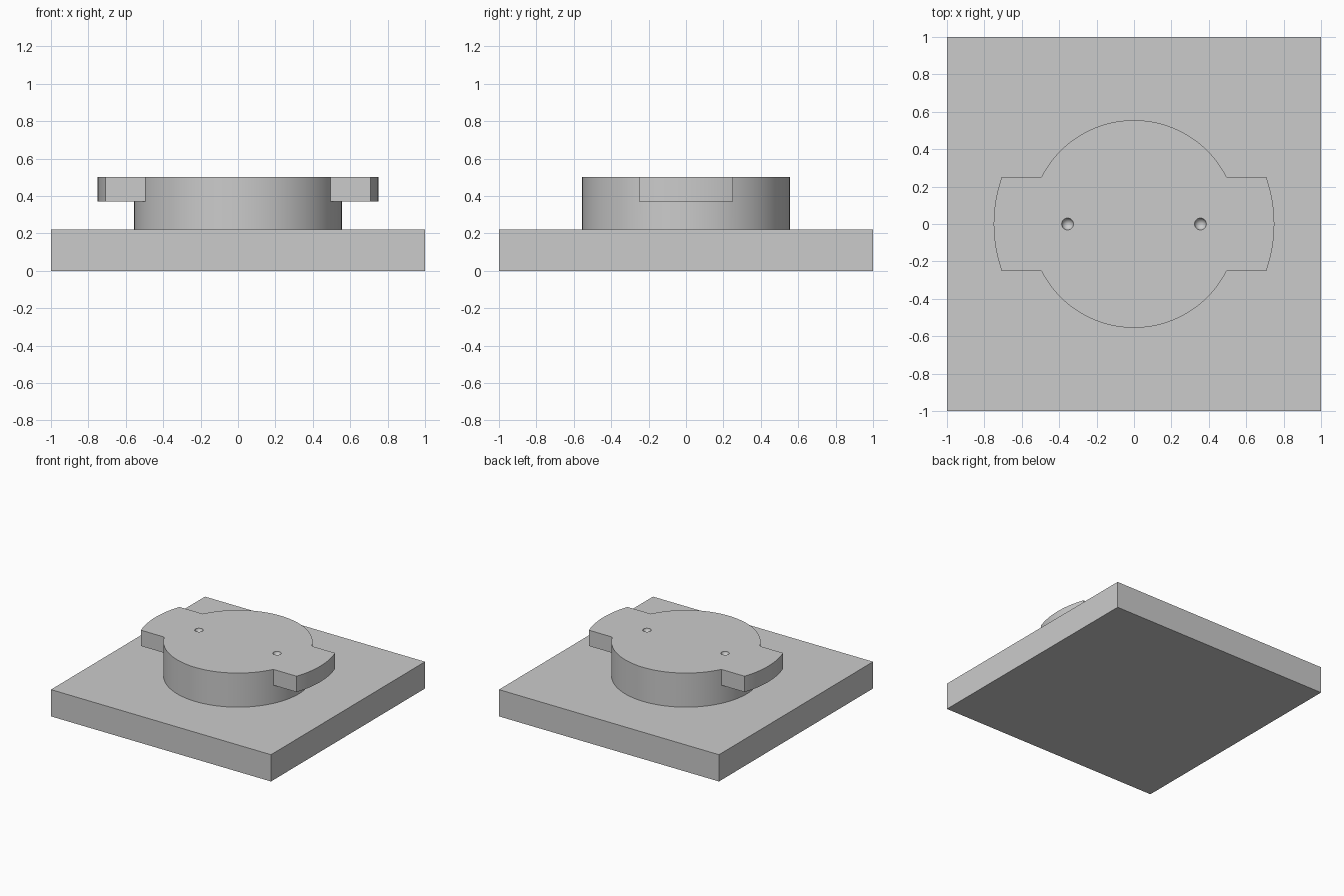
import bpy
import bmesh
from math import asin, pi, sin, cos

cube = bpy.data.objects.get("Cube")
if cube:
    bpy.data.objects.remove(cube, do_unlink=True)

BASE_TOP, TAB_BOTTOM, TOP = 0.22, 0.37, 0.5
HUB_R, TAB_R, TAB_HALF = 0.555, 0.75, 0.25
DIMPLE_X, DIMPLE_R = 0.355, 0.032

grey = bpy.data.materials.new("plain grey")
grey.use_nodes = True
colour = (0.6, 0.6, 0.6, 1)
grey.diffuse_color = colour
grey.node_tree.nodes["Principled BSDF"].inputs["Base Color"].default_value = colour


def make_object(name, bm):
    bmesh.ops.recalc_face_normals(bm, faces=bm.faces)
    mesh = bpy.data.meshes.new(name)
    bm.to_mesh(mesh)
    bm.free()
    mesh.materials.append(grey)
    obj = bpy.data.objects.new(name, mesh)
    bpy.context.collection.objects.link(obj)
    return obj


def arc(radius, start, end, steps):
    angles = [start + (end - start) * i / steps for i in range(steps + 1)]
    return [(radius * cos(a), radius * sin(a)) for a in angles]


# Square base slab
bm = bmesh.new()
bmesh.ops.create_cube(bm, size=1)
bmesh.ops.scale(bm, vec=(2, 2, BASE_TOP), verts=bm.verts)
bmesh.ops.translate(bm, vec=(0, 0, BASE_TOP / 2), verts=bm.verts)
make_object("base_slab", bm)

# Round hub with two overhanging tabs, as one closed solid
hub_a, tab_a = asin(TAB_HALF / HUB_R), asin(TAB_HALF / TAB_R)
bm = bmesh.new()


def ring(points, z):
    return [bm.verts.new((x, y, z)) for x, y in points]


def wall(lower, upper):
    for i in range(len(lower) - 1):
        bm.faces.new((lower[i], lower[i + 1], upper[i + 1], upper[i]))


outline, floor = [], []
for turn in (0, pi):
    # Tab: outer arc, its two straight sides and its underside
    outer = arc(TAB_R, turn - tab_a, turn + tab_a, 24)
    inner = arc(HUB_R, turn - hub_a, turn + hub_a, 24)
    tab_top, tab_low = ring(outer, TOP), ring(outer, TAB_BOTTOM)
    under, foot = ring(inner, TAB_BOTTOM), ring(inner, BASE_TOP)
    wall(tab_low, tab_top)
    wall(foot, under)
    bm.faces.new(tab_low + under[::-1])
    # Bare hub side following the tab
    side = arc(HUB_R, turn + hub_a, turn + pi - hub_a, 48)
    levels = [ring(side, z) for z in (BASE_TOP, TAB_BOTTOM, TOP)]
    wall(levels[0], levels[1])
    wall(levels[1], levels[2])
    for tab_end, hub_end in ((0, inner[0]), (-1, inner[-1])):
        top, low = ring([hub_end], TOP), ring([hub_end], TAB_BOTTOM)
        bm.faces.new((tab_low[tab_end], tab_top[tab_end], top[0], low[0]))
    outline += tab_top + levels[2]
    floor += foot + levels[0][1:-1]
bm.faces.new(outline)
bm.faces.new(floor)
bmesh.ops.remove_doubles(bm, verts=bm.verts, dist=0.0001)
head = make_object("locking_head", bm)

# Two small round dimples sunk into the top
bm = bmesh.new()
for x in (-DIMPLE_X, DIMPLE_X):
    ball = bmesh.ops.create_uvsphere(bm, u_segments=24, v_segments=16, radius=DIMPLE_R)
    bmesh.ops.translate(bm, vec=(x, 0, TOP + 0.003), verts=ball["verts"])
cutter = make_object("dimple_cutter", bm)
cutter.hide_render = True

cut = head.modifiers.new("dimples", "BOOLEAN")
cut.operation = "DIFFERENCE"
cut.solver = "EXACT"
cut.object = cutter
bpy.ops.object.select_all(action="DESELECT")
head.select_set(True)
bpy.context.view_layer.objects.active = head
bpy.ops.object.modifier_apply(modifier=cut.name)
bpy.data.objects.remove(cutter, do_unlink=True)
bpy.ops.object.shade_smooth_by_angle(angle=pi / 6)
